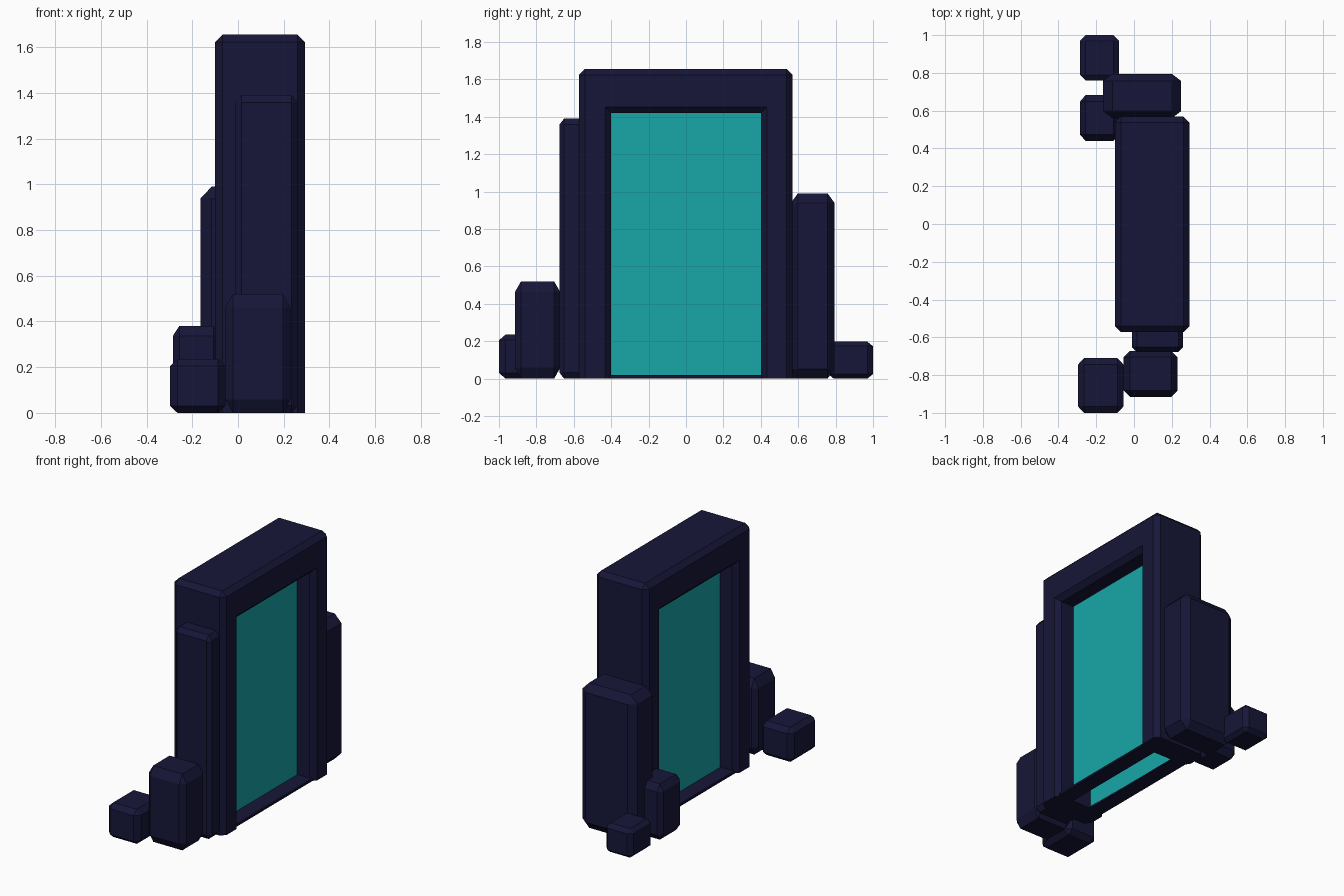
import bpy, bmesh
from mathutils import Vector

if "Cube" in bpy.data.objects:
    bpy.data.objects.remove(bpy.data.objects["Cube"])


def material(name, rgb):
    m = bpy.data.materials.new(name)
    m.diffuse_color = (*rgb, 1)
    m.use_nodes = True
    m.node_tree.nodes["Principled BSDF"].inputs["Base Color"].default_value = m.diffuse_color
    return m


STONE = material("dark_stone", (0.008, 0.008, 0.04))
GLOW = material("teal_glow", (0.009, 0.38, 0.39))


def finish(name, bm, mat):
    bmesh.ops.recalc_face_normals(bm, faces=bm.faces)
    me = bpy.data.meshes.new(name)
    bm.to_mesh(me)
    bm.free()
    me.materials.append(mat)
    ob = bpy.data.objects.new(name, me)
    bpy.context.collection.objects.link(ob)
    return ob


def block(name, x, y, z, cut):
    """Box with chamfered edges; cut is the chamfer along x, y and z."""
    bm = bmesh.new()
    mid = Vector((sum(x), sum(y), sum(z))) / 2
    half = Vector((x[1] - x[0], y[1] - y[0], z[1] - z[0])) / 2
    for sx in (-1, 1):
        for sy in (-1, 1):
            for sz in (-1, 1):
                for keep in range(3):
                    p = [half[i] - (0 if i == keep else cut[i]) for i in range(3)]
                    bm.verts.new(mid + Vector((sx * p[0], sy * p[1], sz * p[2])))
    bmesh.ops.convex_hull(bm, input=bm.verts)
    bmesh.ops.dissolve_limit(bm, angle_limit=0.01, verts=bm.verts, edges=bm.edges)
    return finish(name, bm, STONE)


# Doorway arch: profile extruded through its depth, rims chamfered
X0, X1 = -0.10, 0.293
outline = [(-0.573, 0), (-0.573, 1.655), (0.57, 1.655), (0.57, 0),
           (0.40, 0), (0.40, 1.42), (-0.40, 1.42), (-0.40, 0)]
bm = bmesh.new()
face = bm.faces.new([bm.verts.new((X0, y, z)) for y, z in outline])
ext = bmesh.ops.extrude_face_region(bm, geom=[face])
for v in ext["geom"]:
    if isinstance(v, bmesh.types.BMVert):
        v.co.x = X1
bmesh.ops.recalc_face_normals(bm, faces=bm.faces)


def is_rim(e):
    a, b = (v.co for v in e.verts)
    on_ground = a.z < 0.001 and b.z < 0.001
    inner_corner = abs(a.x - b.x) > 0.1 and a.z < 1.5
    return not on_ground and not inner_corner


bmesh.ops.bevel(bm, geom=[e for e in bm.edges if is_rim(e)], offset=0.032,
                offset_type='OFFSET', segments=1, profile=0.5, affect='EDGES')
finish("door_frame", bm, STONE)

# Glowing sheets and thin sills on both sides of the opening
P0, P1 = 0.024, 0.164
for side, xp, xo in (("back", P0, X0 + 0.015), ("front", P1, X1 - 0.015)):
    bm = bmesh.new()
    bm.faces.new([bm.verts.new((xp, y, z)) for y, z in
                  ((-0.40, 0.01), (0.40, 0.01), (0.40, 1.42), (-0.40, 1.42))])
    finish(side + "_glow_panel", bm, GLOW)
    block(side + "_sill", sorted((xp, xo)), (-0.41, 0.41), (0, 0.02), (0.004,) * 3)

# Stone pillars leaning against the frame
block("tall_pillar", (-0.01, 0.26), (-0.677, -0.53), (0, 1.39), (0.025, 0.025, 0.032))
block("low_pillar", (-0.055, 0.23), (-0.915, -0.672), (0, 0.52), (0.033, 0.033, 0.058))
block("wide_pillar", (-0.165, 0.25), (0.56, 0.795), (0, 0.99), (0.05, 0.038, 0.052))

# Loose stones
block("front_stone", (-0.297, -0.055), (-1.0, -0.71), (0, 0.235), (0.032, 0.035, 0.03))
block("side_stone", (-0.285, -0.08), (0.44, 0.682), (0, 0.38), (0.028, 0.033, 0.043))
block("back_stone", (-0.285, -0.08), (0.76, 1.0), (0, 0.197), (0.028, 0.03, 0.024))
